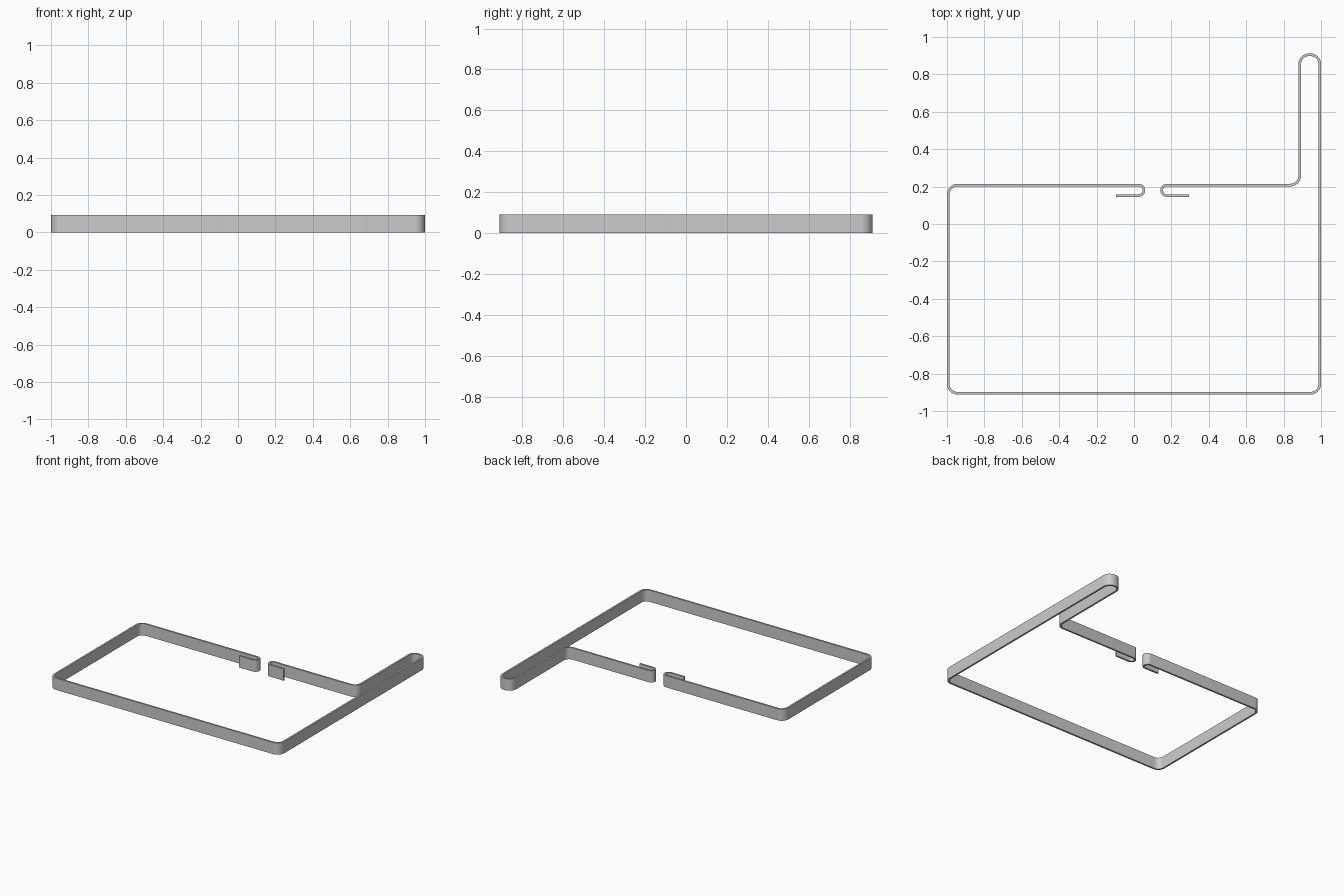
import bpy
import bmesh
from math import cos, pi, sin
from mathutils import Vector

cube = bpy.data.objects.get("Cube")
if cube:
    bpy.data.objects.remove(cube, do_unlink=True)

HEIGHT, THICK = 0.092, 0.014
SIDE, FRONT, BACK, TIP = 0.993, -0.905, 0.208, 0.905
LIP, NECK = 0.152, 0.886
BEND, HOOK = 0.05, (BACK - LIP) / 2

# Centre line of the bent strip: x, y, bend radius
path = [
    (-0.095, LIP, 0), (0.053, LIP, HOOK), (0.053, BACK, HOOK),
    (-SIDE, BACK, BEND), (-SIDE, FRONT, BEND), (SIDE, FRONT, BEND),
    (SIDE, TIP, BEND), (NECK, TIP, BEND), (NECK, BACK, BEND),
    (0.148, BACK, HOOK), (0.148, LIP, HOOK), (0.295, LIP, 0),
]


def rounded(points, steps=8):
    """Replace each right-angle corner with an arc."""
    result = []
    for i, (x, y, r) in enumerate(points):
        p = Vector((x, y, 0))
        if r == 0:
            result.append(p)
            continue
        a = (Vector((*points[i - 1][:2], 0)) - p).normalized() * r
        b = (Vector((*points[i + 1][:2], 0)) - p).normalized() * r
        for k in range(steps + 1):
            t = k / steps * pi / 2
            result.append(p + a * (1 - sin(t)) + b * (1 - cos(t)))
    return result


# Upright band along the centre line
bm = bmesh.new()
line = [bm.verts.new(p) for p in rounded(path)]
edges = [bm.edges.new(pair) for pair in zip(line, line[1:])]
walls = bmesh.ops.extrude_edge_only(bm, edges=edges)["geom"]
top = [g for g in walls if isinstance(g, bmesh.types.BMVert)]
bmesh.ops.translate(bm, verts=top, vec=(0, 0, HEIGHT))
bmesh.ops.remove_doubles(bm, verts=bm.verts[:], dist=0.0005)
bmesh.ops.recalc_face_normals(bm, faces=bm.faces[:])
mesh = bpy.data.meshes.new("bent_strip")
bm.to_mesh(mesh)
bm.free()
strip = bpy.data.objects.new("bent_strip", mesh)
bpy.context.collection.objects.link(strip)

# Sheet thickness
solid = strip.modifiers.new("thickness", "SOLIDIFY")
solid.thickness = THICK
solid.offset = 0
solid.use_even_offset = True

bpy.ops.object.select_all(action="DESELECT")
strip.select_set(True)
bpy.context.view_layer.objects.active = strip
bpy.ops.object.modifier_apply(modifier=solid.name)
bpy.ops.object.shade_smooth_by_angle()

# Plain grey metal
grey = bpy.data.materials.new("grey_metal")
grey.use_nodes = True
colour = (0.6, 0.6, 0.6, 1)
grey.diffuse_color = colour
grey.node_tree.nodes["Principled BSDF"].inputs["Base Color"].default_value = colour
strip.data.materials.append(grey)
